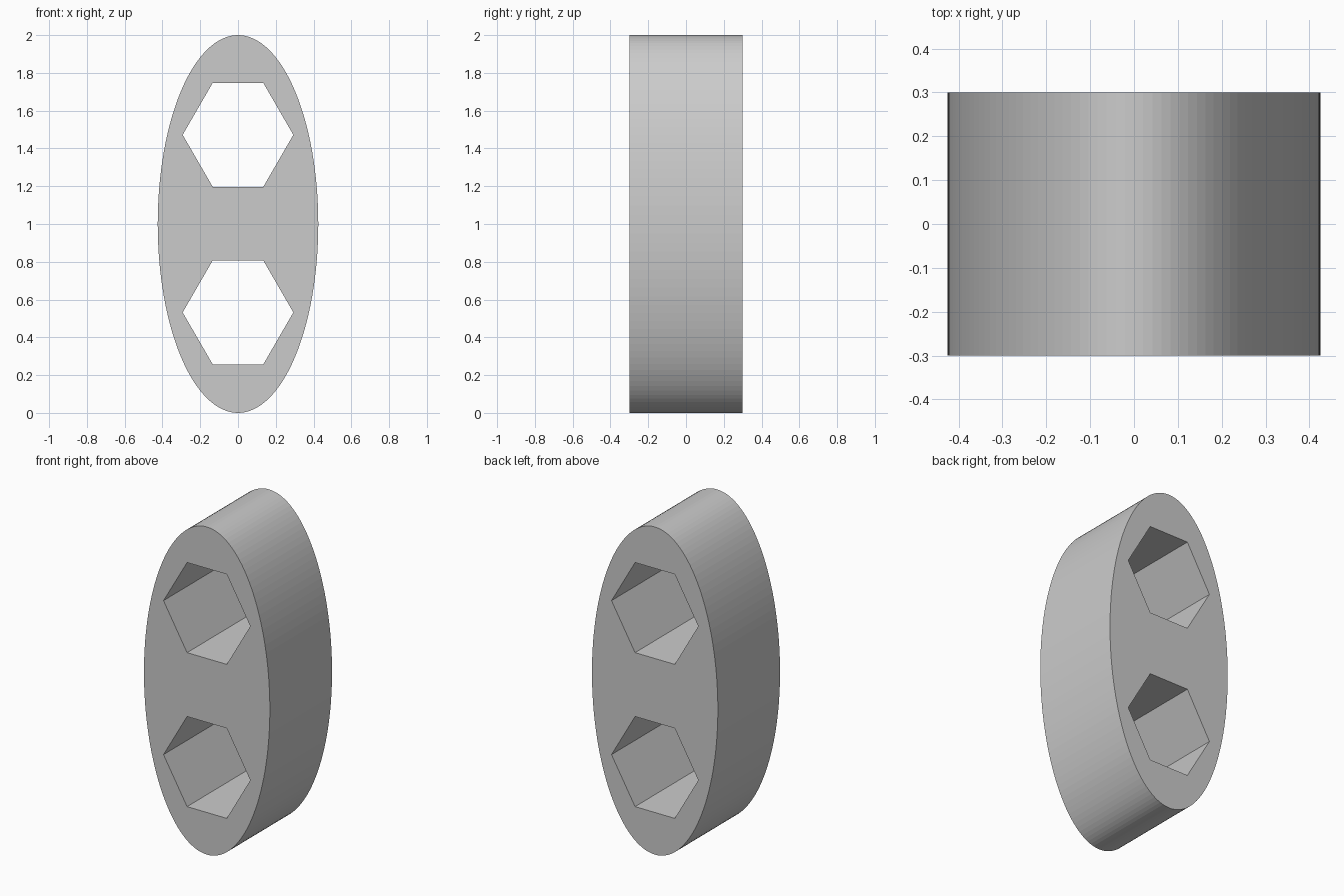
import bpy, bmesh
from math import cos, sin, tau

if "Cube" in bpy.data.objects:
    bpy.data.objects.remove(bpy.data.objects["Cube"])

DEPTH = 0.6
bm = bmesh.new()


def add_loop(points):
    """Closed outline in the front plane."""
    verts = [bm.verts.new((x, -DEPTH / 2, z)) for x, z in points]
    for a, b in zip(verts, verts[1:] + verts[:1]):
        bm.edges.new((a, b))


# Oval outline
SIDES = 128
add_loop([(0.425 * cos(tau * i / SIDES), 1 + sin(tau * i / SIDES)) for i in range(SIDES)])

# Two hexagonal through holes
for centre in (0.532, 1.472):
    add_loop([(0.293, centre), (0.134, centre + 0.275), (-0.134, centre + 0.275),
              (-0.293, centre), (-0.134, centre - 0.275), (0.134, centre - 0.275)])

# Fill the outline around the holes and extrude it to full depth
bmesh.ops.triangle_fill(bm, edges=bm.edges[:], use_beauty=True, normal=(0, -1, 0))
result = bmesh.ops.extrude_face_region(bm, geom=bm.faces[:], use_keep_orig=True)
moved = [v for v in result["geom"] if isinstance(v, bmesh.types.BMVert)]
bmesh.ops.translate(bm, verts=moved, vec=(0, DEPTH, 0))
bmesh.ops.recalc_face_normals(bm, faces=bm.faces[:])

mesh = bpy.data.meshes.new("oval_plate")
bm.to_mesh(mesh)
bm.free()
bpy.context.collection.objects.link(bpy.data.objects.new("oval_plate", mesh))
